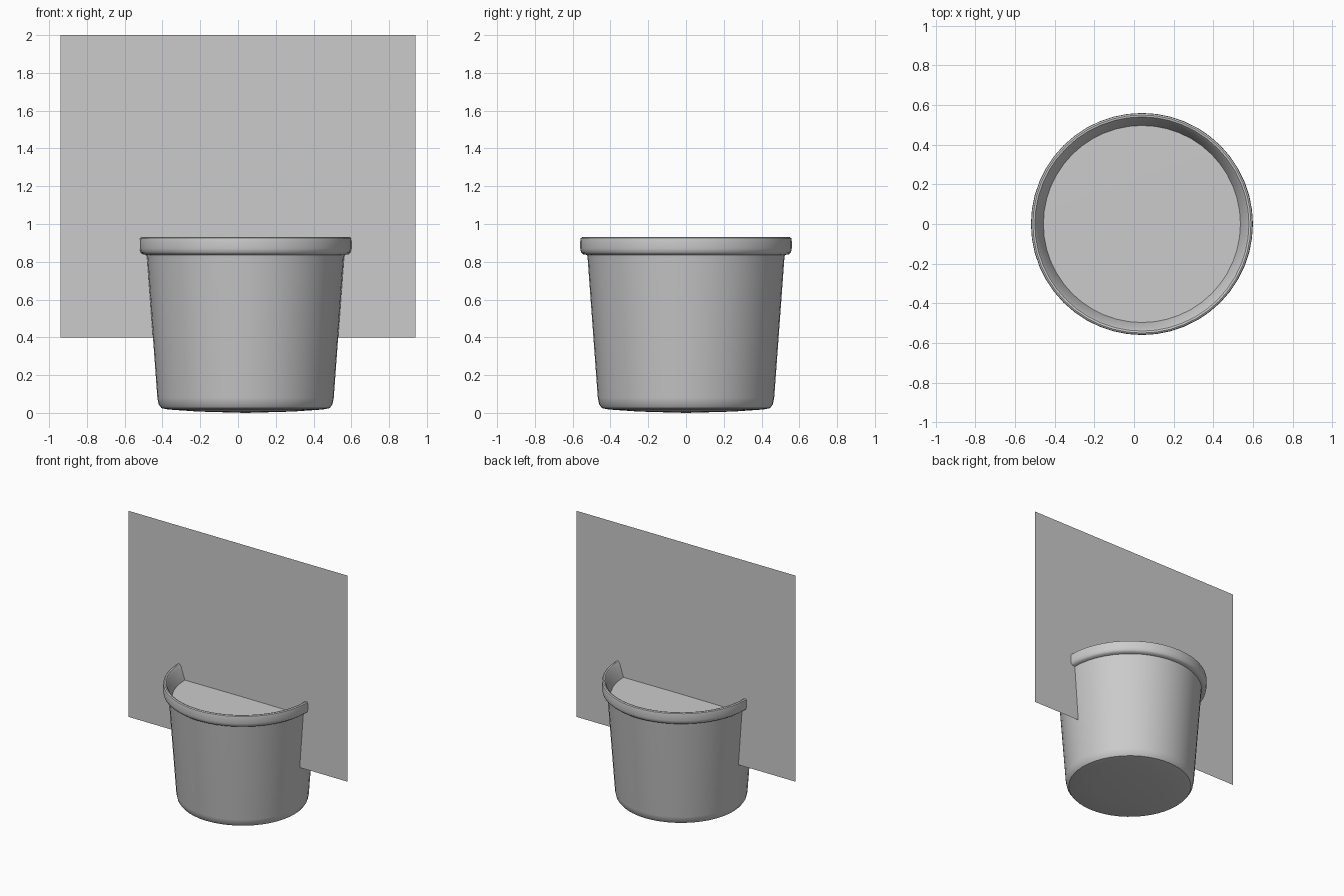
import bpy, bmesh, math

if "Cube" in bpy.data.objects:
    bpy.data.objects.remove(bpy.data.objects["Cube"])

CX = 0.04      # pot axis sits slightly right of centre
SEGMENTS = 48


def add_object(name, bm):
    mesh = bpy.data.meshes.new(name)
    bmesh.ops.recalc_face_normals(bm, faces=bm.faces)
    bm.to_mesh(mesh)
    bm.free()
    obj = bpy.data.objects.new(name, mesh)
    bpy.context.collection.objects.link(obj)
    return obj


def lathe(name, profile):
    """Revolve (radius, z) points around the pot axis."""
    bm = bmesh.new()
    verts = [bm.verts.new((r, 0, z)) for r, z in profile]
    edges = [bm.edges.new(pair) for pair in zip(verts, verts[1:])]
    bmesh.ops.spin(bm, geom=verts + edges, cent=(0, 0, 0), axis=(0, 0, 1),
                   angle=2 * math.pi, steps=SEGMENTS)
    bmesh.ops.remove_doubles(bm, verts=bm.verts, dist=1e-4)
    obj = add_object(name, bm)
    obj.location.x = CX
    bpy.ops.object.select_all(action='DESELECT')
    obj.select_set(True)
    bpy.context.view_layer.objects.active = obj
    bpy.ops.object.shade_smooth_by_angle(angle=math.radians(40))
    return obj


# Pot: domed underside, tapered wall, rounded rim, inner lip, level soil
lathe("pot", [
    (0, 0.0), (0.25, 0.007), (0.41, 0.018), (0.445, 0.025), (0.46, 0.045),
    (0.467, 0.08), (0.521, 0.82), (0.524, 0.836), (0.545, 0.84),
    (0.556, 0.85), (0.56, 0.87), (0.56, 0.91), (0.558, 0.925),
    (0.55, 0.93), (0.54, 0.928), (0.53, 0.915), (0.497, 0.815)])

# Soil filling the pot just below the rim
lathe("soil", [(0, 0.817), (0.497, 0.815)])

# Upright foliage card through the middle of the pot
bm = bmesh.new()
bm.faces.new([bm.verts.new((x, 0, z)) for x, z in
              ((-0.94, 0.4), (0.94, 0.4), (0.94, 2.0), (-0.94, 2.0))])
add_object("foliage_card", bm)
